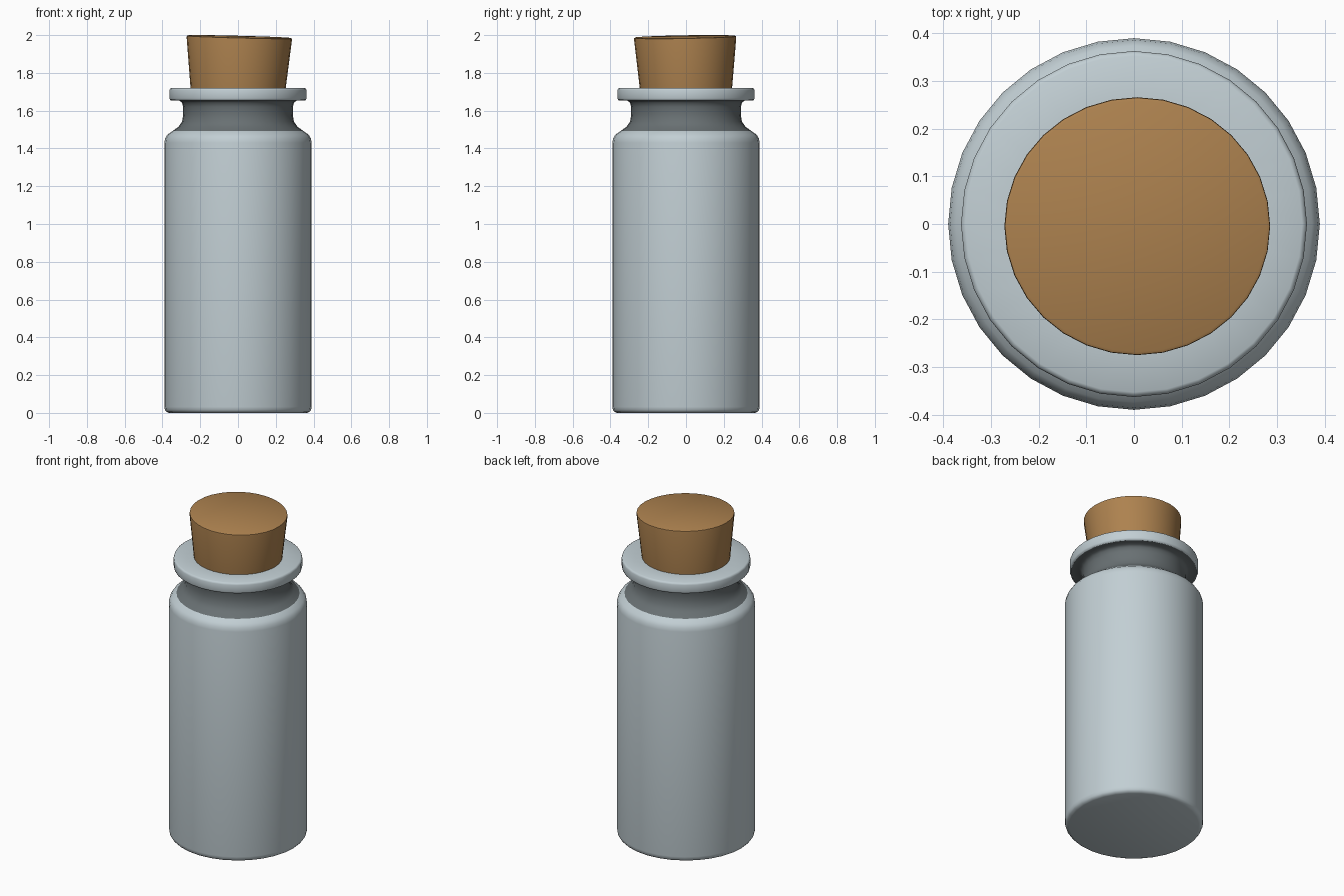
import bpy, bmesh, math

if "Cube" in bpy.data.objects:
    bpy.data.objects.remove(bpy.data.objects["Cube"])

SIDES = 32


def material(name, rgb):
    # sRGB to linear
    m = bpy.data.materials.new(name)
    m.diffuse_color = [c / 12.92 if c < 0.04045 else ((c + 0.055) / 1.055) ** 2.4 for c in rgb] + [1]
    m.use_nodes = True
    m.node_tree.nodes["Principled BSDF"].inputs["Base Color"].default_value = m.diffuse_color
    return m


def lathe(name, profile, mat):
    """Spin a (radius, z) profile, listed bottom to top, about z."""
    bm = bmesh.new()
    rings = []
    for r, z in profile:
        if r == 0:
            rings.append([bm.verts.new((0, 0, z))] * SIDES)
        else:
            rings.append([bm.verts.new((r * math.cos(2 * math.pi * i / SIDES),
                                        r * math.sin(2 * math.pi * i / SIDES), z)) for i in range(SIDES)])
    for a, b in zip(rings, rings[1:]):
        for i in range(SIDES):
            j = (i + 1) % SIDES
            quad = list(dict.fromkeys((a[i], a[j], b[j], b[i])))
            bm.faces.new(quad)
    mesh = bpy.data.meshes.new(name)
    bm.to_mesh(mesh)
    bm.free()
    mesh.materials.append(mat)
    ob = bpy.data.objects.new(name, mesh)
    bpy.context.collection.objects.link(ob)
    bpy.ops.object.select_all(action='DESELECT')
    ob.select_set(True)
    bpy.context.view_layer.objects.active = ob
    bpy.ops.object.shade_smooth_by_angle(angle=math.radians(40))
    return ob


glass = material("pale_glass", (0.76, 0.81, 0.83))
dark = material("dark_glass", (0.41, 0.44, 0.45))
cork_mat = material("cork_brown", (0.68, 0.51, 0.31))

# Bottle body with rounded base and shoulder
lathe("bottle_body", [(0, 0), (0.365, 0), (0.379, 0.005), (0.387, 0.015), (0.39, 0.032),
                      (0.39, 1.43), (0.386, 1.453), (0.374, 1.473), (0.347, 1.492)], glass)

# Darker neck, flaring into the shoulder and the underside of the lip
lathe("bottle_neck", [(0.347, 1.492), (0.315, 1.515), (0.296, 1.542), (0.29, 1.58),
                      (0.29, 1.62), (0.297, 1.643), (0.31, 1.653), (0.353, 1.653)], dark)

# Lip around the mouth
lathe("bottle_lip", [(0.353, 1.653), (0.36, 1.657), (0.363, 1.665), (0.363, 1.708),
                     (0.36, 1.716), (0.353, 1.72), (0.24, 1.72), (0.235, 1.6)], glass)

# Tapered cork, slightly tilted in the mouth
cork = lathe("cork_stopper", [(0, -0.12), (0.238, -0.12), (0.252, 0),
                              (0.279, 0.262), (0.278, 0.269), (0.272, 0.272), (0, 0.272)], cork_mat)
cork.location = (0, 0, 1.72)
cork.rotation_euler = (math.radians(1), math.radians(1.5), 0)
cork.scale = (1, 0.97, 1)
